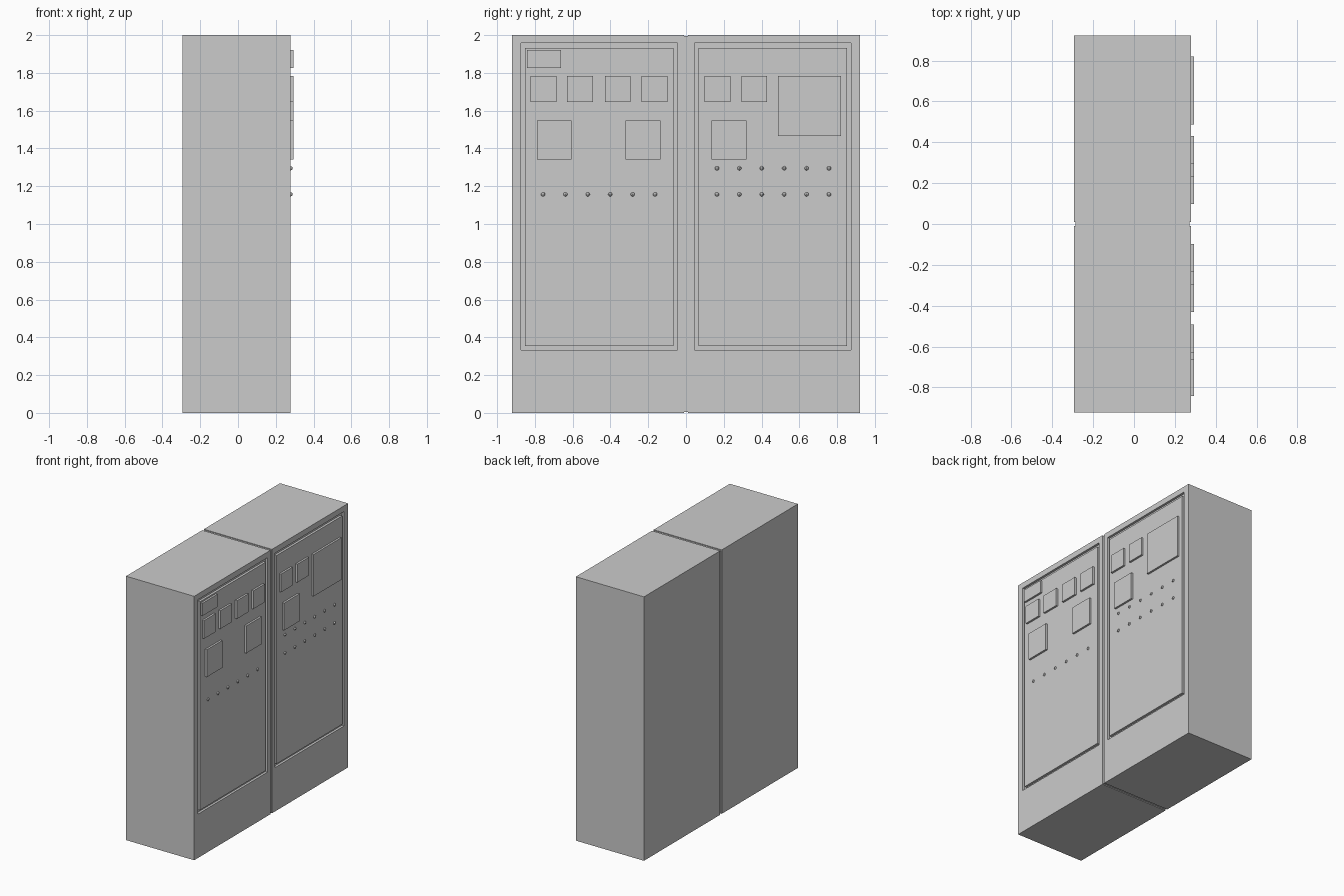
import bpy, bmesh
from mathutils import Vector

if "Cube" in bpy.data.objects:
    bpy.data.objects.remove(bpy.data.objects["Cube"])

BACK, FRONT, FACE = -0.293, 0.278, 0.293   # panel side points to +x
DEPTH = 0.018                               # groove depth


def finish(name, bm):
    bmesh.ops.recalc_face_normals(bm, faces=bm.faces)
    mesh = bpy.data.meshes.new(name)
    bm.to_mesh(mesh)
    bm.free()
    ob = bpy.data.objects.new(name, mesh)
    bpy.context.collection.objects.link(ob)
    return ob


def box_bm(lo, hi):
    bm = bmesh.new()
    bmesh.ops.create_cube(bm, size=1)
    lo, hi = Vector(lo), Vector(hi)
    for v in bm.verts:
        v.co = Vector(((lo[i] + hi[i]) / 2 + v.co[i] * (hi[i] - lo[i])) for i in range(3))
    return bm


def box(name, lo, hi):
    return finish(name, box_bm(lo, hi))


def cabinet(name, y0, y1, outer, inner):
    """Cabinet box with a rectangular door groove cut into its +x face."""
    bm = box_bm((BACK, y0, 0), (FRONT, y1, 2))
    bm.normal_update()
    face = max(bm.faces, key=lambda f: f.calc_center_median().x)
    for rect, x in ((outer, FRONT), (outer, FRONT - DEPTH),
                    (inner, FRONT - DEPTH), (inner, FRONT)):
        bm.normal_update()
        bmesh.ops.inset_individual(bm, faces=[face], thickness=0.005)
        c = face.calc_center_median()
        spots = [(v, rect[0] if v.co.y < c.y else rect[1],
                  rect[2] if v.co.z < c.z else rect[3]) for v in face.verts]
        for v, y, z in spots:
            v.co = (x, y, z)
    return finish(name, bm)


# Two cabinets and the recessed seam between them
cabinet("left_cabinet", -0.922, -0.01, (-0.873, -0.045, 0.332, 1.957), (-0.852, -0.066, 0.353, 1.932))
cabinet("right_cabinet", 0.01, 0.922, (0.045, 0.873, 0.332, 1.957), (0.066, 0.852, 0.353, 1.932))
box("seam_strip", (BACK + 0.006, -0.012, 0.006), (FRONT - 0.006, 0.012, 1.994))

# Raised meters and plates: y0, y1, z0, z1
plates = {"name_plate": (-0.842, -0.662, 1.825, 1.921),
          "recorder": (0.488, 0.82, 1.465, 1.783)}
for i, y in enumerate((-0.823, -0.63, -0.43, -0.235, 0.098, 0.293)):
    plates[f"small_meter_{i}"] = (y, y + 0.137, 1.645, 1.783)
for i, y in enumerate((-0.79, -0.319, 0.135)):
    plates[f"large_meter_{i}"] = (y, y + 0.184, 1.342, 1.549)
for name, (y0, y1, z0, z1) in plates.items():
    box(name, (FRONT - 0.004, y0, z0), (FACE, y1, z1))

# Indicator lamps in rows of six
for row, (start, z) in enumerate(((-0.757, 1.157), (0.164, 1.157), (0.164, 1.295))):
    for i in range(6):
        bm = bmesh.new()
        bmesh.ops.create_uvsphere(bm, u_segments=8, v_segments=6, radius=0.011)
        bmesh.ops.translate(bm, verts=bm.verts, vec=(FRONT, start + i * 0.1186, z))
        finish(f"lamp_{row}_{i}", bm)
